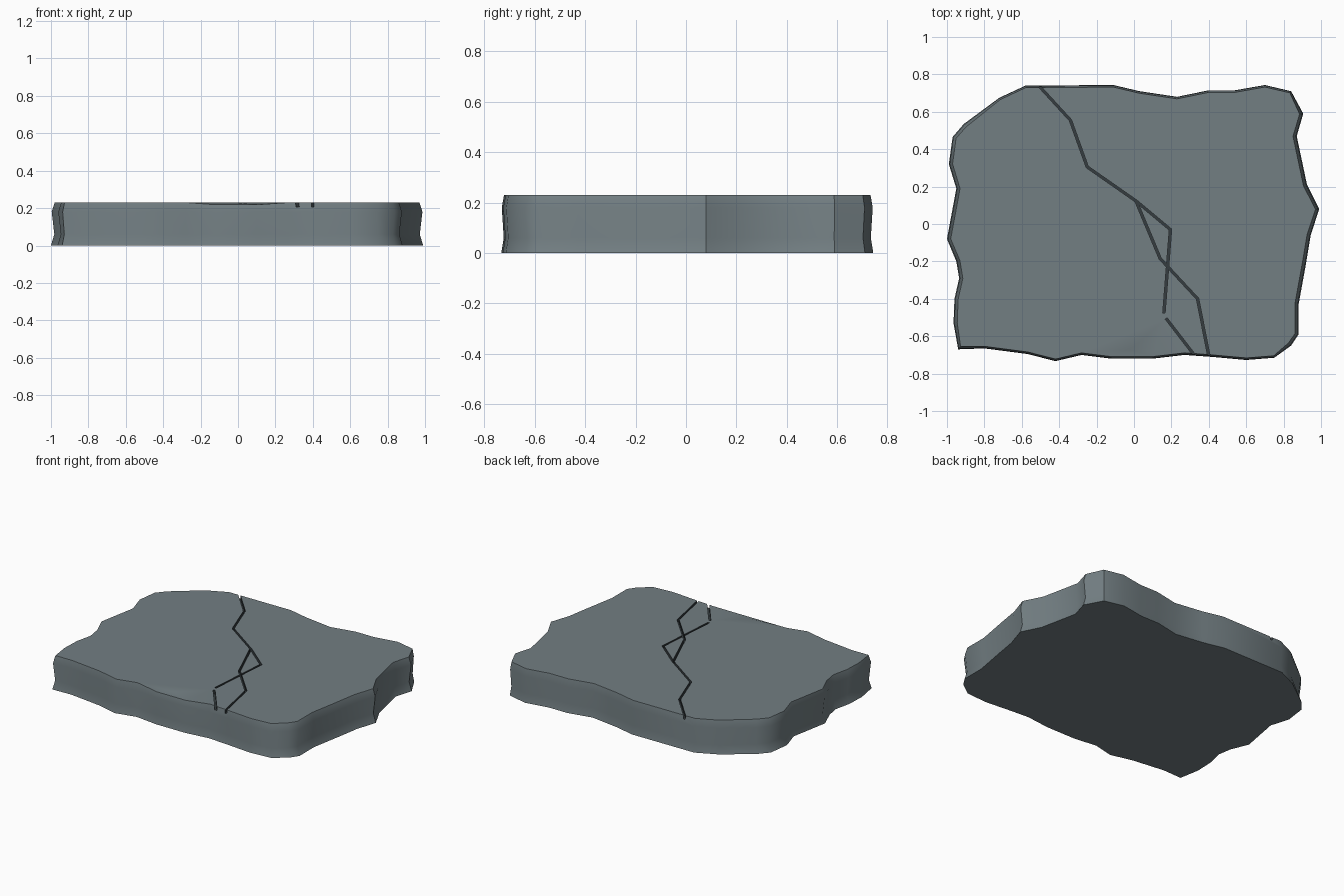
import bpy, bmesh, math
from mathutils import Vector

if "Cube" in bpy.data.objects:
    bpy.data.objects.remove(bpy.data.objects["Cube"])

H = 0.23

def material(name, rgb):
    m = bpy.data.materials.new(name)
    m.diffuse_color = (*rgb, 1)
    m.use_nodes = True
    m.node_tree.nodes["Principled BSDF"].inputs["Base Color"].default_value = m.diffuse_color
    return m

stone = material("slate grey", (0.17, 0.21, 0.225))
dark = material("crack grey", (0.035, 0.045, 0.05))

# Worn outline, clockwise from the back left corner
outline = [(-.58, .74), (-.11, .743), (.03, .71), (.23, .68), (.40, .715), (.54, .715),
           (.70, .743), (.84, .71), (.905, .59), (.87, .47), (.925, .21), (.99, .08),
           (.945, -.06), (.92, -.21), (.88, -.43), (.88, -.59), (.84, -.65), (.75, -.715),
           (.60, -.727), (.41, -.71), (.27, -.70), (.10, -.72), (-.12, -.72), (-.28, -.70),
           (-.42, -.733), (-.57, -.695), (-.80, -.665), (-.94, -.67), (-.965, -.53),
           (-.96, -.40), (-.935, -.29), (-.95, -.20), (-1.0, -.08), (-.95, .19),
           (-.99, .32), (-.97, .465), (-.91, .535), (-.72, .675)]
pts = [Vector(p) for p in outline]

def inward(i):
    t = pts[(i + 1) % len(pts)] - pts[i - 1]
    return Vector((t.y, -t.x)).normalized()

def add_object(name, bm, mat):
    bmesh.ops.recalc_face_normals(bm, faces=bm.faces)
    mesh = bpy.data.meshes.new(name)
    bm.to_mesh(mesh)
    bm.free()
    mesh.materials.append(mat)
    ob = bpy.data.objects.new(name, mesh)
    bpy.context.collection.objects.link(ob)
    return ob

# Slab: four rings with a slight waist and a narrower top
bm = bmesh.new()
rings = []
for z, inset in ((0, 0), (.06, .018), (.18, .004), (H, .02)):
    ring = []
    for i, p in enumerate(pts):
        n = inward(i)
        # long front and back edges are worn less than the ends
        d = inset * (1.0 if abs(n.x) > .6 else .55)
        q = p + n * d
        ring.append(bm.verts.new((q.x, q.y, z)))
    rings.append(ring)
# chipped spot in the middle of the front rim
chip = bm.verts.new((-.02, -.672, H))
top = rings[3]
bm.faces.new(rings[0])
bm.faces.new(top[:22] + [chip] + top[22:])
bm.faces.new((top[21], top[22], chip))
for a, b in zip(rings, rings[1:]):
    for i in range(len(a)):
        j = (i + 1) % len(a)
        bm.faces.new((a[i], a[j], b[j], b[i]))
# the chip slopes down to the side
top[21].co.z = top[22].co.z = H - .012
slab = add_object("stone_slab", bm, stone)
slab.data.materials.append(dark)

def crack_cutter(name, path, w=.0065, depth=.025):
    """Mitred strip along a path, from below the surface to above it."""
    ps = [Vector(p) for p in path]
    bm = bmesh.new()
    sections = []
    for i, p in enumerate(ps):
        dirs = []
        if i > 0:
            dirs.append((p - ps[i - 1]).normalized())
        if i < len(ps) - 1:
            dirs.append((ps[i + 1] - p).normalized())
        t = sum(dirs, Vector((0, 0))).normalized()
        s = Vector((-t.y, t.x)) * (w / max(.5, t.dot(dirs[0])))
        sections.append([bm.verts.new((*(p + s * k), z)) for k, z in
                         ((-1, H - depth), (1, H - depth), (1, H + .05), (-1, H + .05))])
    for a, b in zip(sections, sections[1:]):
        for i in range(4):
            j = (i + 1) % 4
            bm.faces.new((a[i], a[j], b[j], b[i]))
    bm.faces.new(sections[0])
    bm.faces.new(sections[-1])
    return add_object(name, bm, dark)

# Cracks running across the top
cracks = {
    "main_crack_cutter": [(-.505, .735), (-.34, .555), (-.25, .305), (.015, .12),
                          (.195, -.03), (.16, -.475)],
    "branch_crack_cutter": [(.012, .12), (.14, -.185), (.34, -.40), (.405, -.73)],
    "edge_crack_cutter": [(.172, -.505), (.345, -.73)],
}
bpy.context.view_layer.objects.active = slab
slab.select_set(True)
for name, path in cracks.items():
    cutter = crack_cutter(name, path)
    mod = slab.modifiers.new(name, 'BOOLEAN')
    mod.operation = 'DIFFERENCE'
    mod.solver = 'EXACT'
    mod.material_mode = 'TRANSFER'
    mod.object = cutter
    bpy.ops.object.modifier_apply(modifier=mod.name)
    bpy.data.objects.remove(cutter)

bpy.ops.object.shade_smooth_by_angle(angle=math.radians(35))
